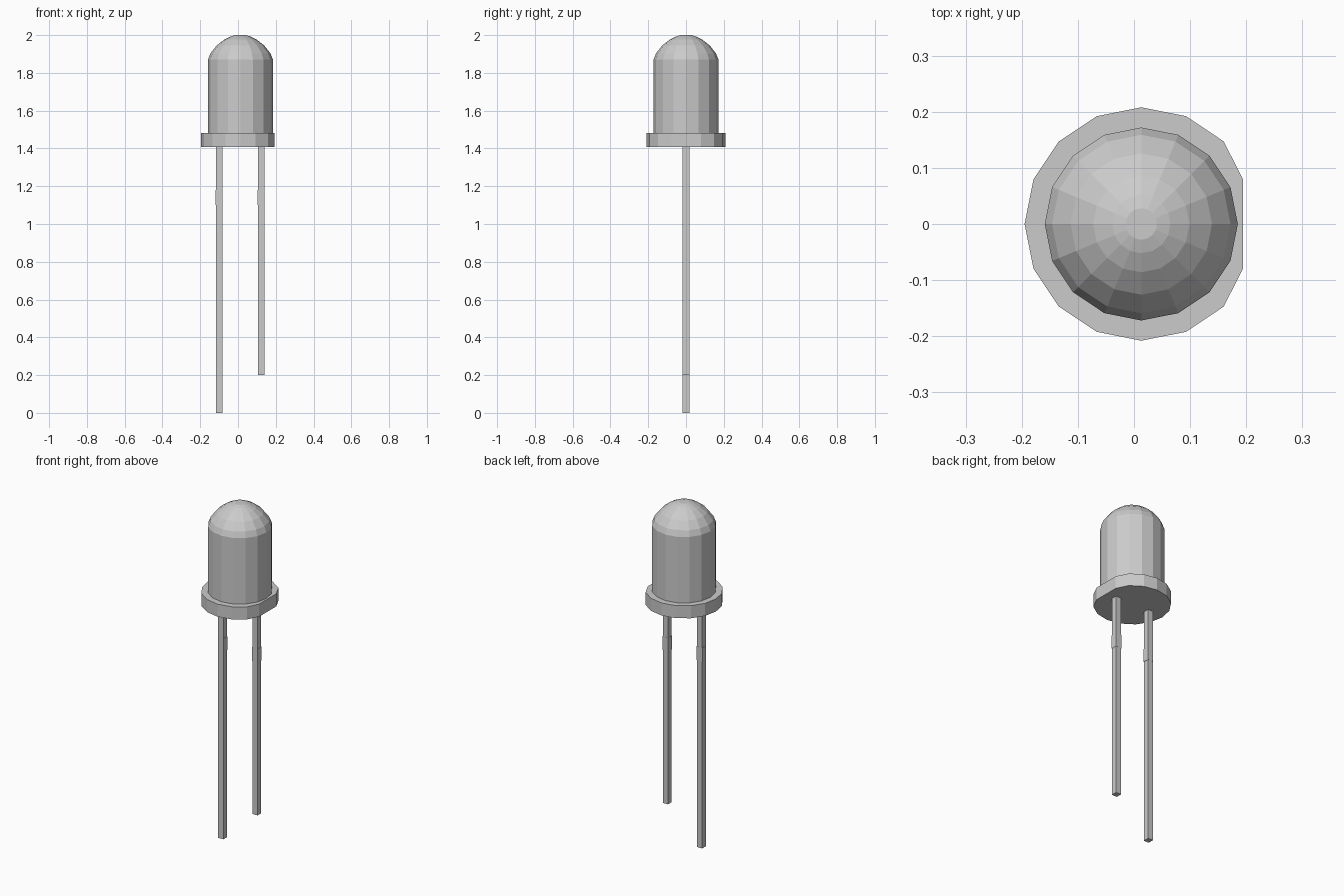
import bpy, bmesh
from math import cos, sin, pi

if "Cube" in bpy.data.objects:
    bpy.data.objects.remove(bpy.data.objects["Cube"])

CX = 0.013      # axis of the lens
FLAT_X = 0.194  # flat side of the rim
SIDES = 16


def add_object(name, bm):
    bmesh.ops.recalc_face_normals(bm, faces=bm.faces)
    mesh = bpy.data.meshes.new(name)
    bm.to_mesh(mesh)
    bm.free()
    obj = bpy.data.objects.new(name, mesh)
    bpy.context.collection.objects.link(obj)
    return obj


def box(bm, x, half_x, half_y, z0, z1):
    geo = bmesh.ops.create_cube(bm, size=1)
    for v in geo["verts"]:
        v.co = (x + v.co.x * 2 * half_x, v.co.y * 2 * half_y,
                z0 + (v.co.z + 0.5) * (z1 - z0))


# Lens and rim: one lathed skin, with the rim clipped flat on one side
profile = [(0.208, 1.408), (0.208, 1.482), (0.172, 1.482), (0.172, 1.87),
           (0.159, 1.903), (0.126, 1.945), (0.086, 1.976),
           (0.052, 1.993), (0.028, 2.0)]
bm = bmesh.new()
rings = []
for r, z in profile:
    ring = []
    for i in range(SIDES):
        a = 2 * pi * i / SIDES
        ring.append(bm.verts.new((min(CX + r * cos(a), FLAT_X), r * sin(a), z)))
    rings.append(ring)
for low, high in zip(rings, rings[1:]):
    for i in range(SIDES):
        j = (i + 1) % SIDES
        bm.faces.new((low[i], low[j], high[j], high[i]))
bm.faces.new(rings[0][::-1])
bm.faces.new(rings[-1])
add_object("lens_and_rim", bm)

# Two wire legs, each with a slightly wider stand-off collar
for name, x, bottom in (("long_leg", -0.1, 0.0), ("short_leg", 0.122, 0.2)):
    bm = bmesh.new()
    box(bm, x, 0.017, 0.0175, bottom, 1.408)
    add_object(name, bm)
    bm = bmesh.new()
    box(bm, x, 0.0185, 0.018, 1.1, 1.18)
    add_object(name + "_collar", bm)
